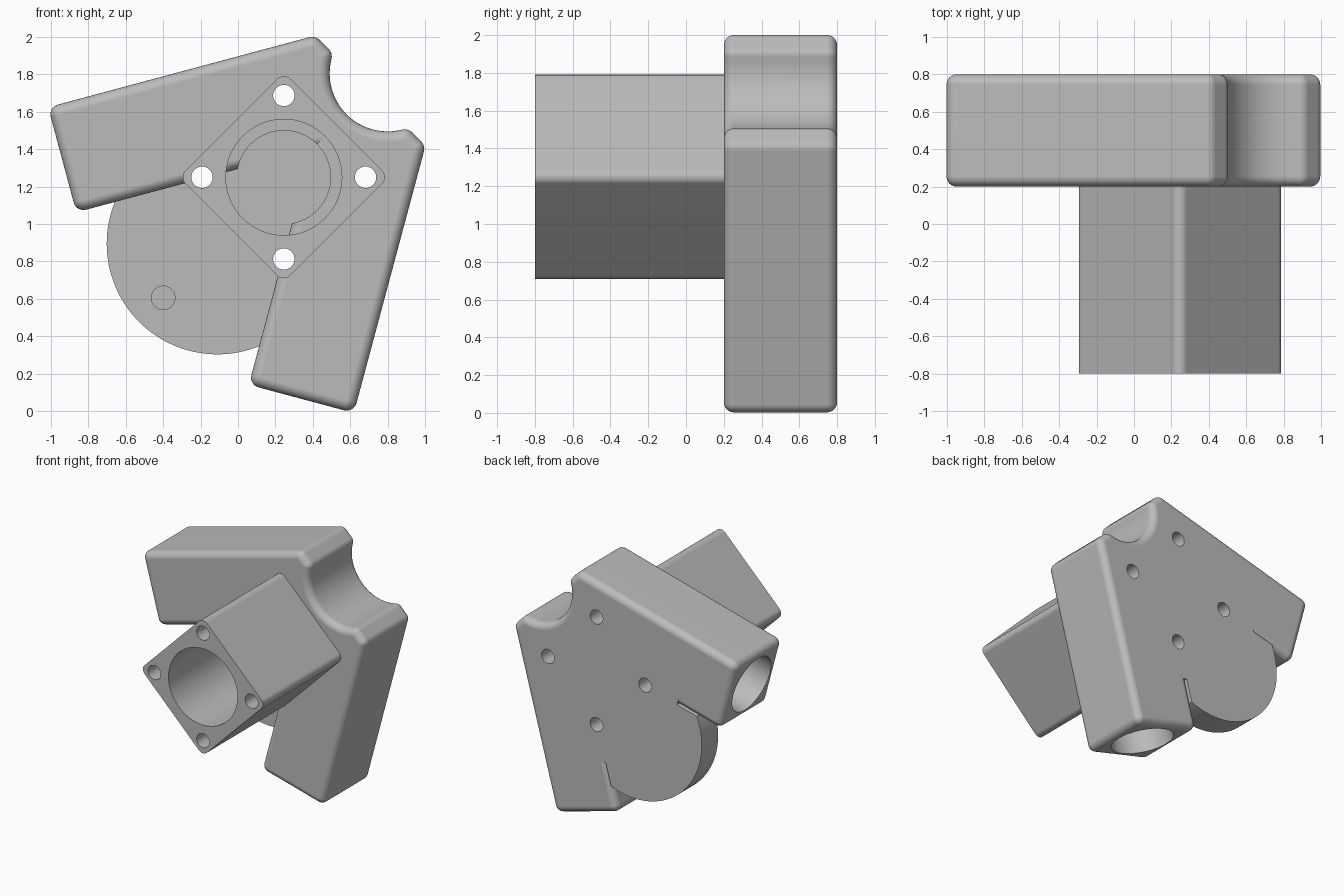
import bpy, bmesh, math
from mathutils import Vector, Matrix

if "Cube" in bpy.data.objects:
    bpy.data.objects.remove(bpy.data.objects["Cube"])

AX = 1.005                      # mirror line of the bracket: z = x + AX
R = 0.055                       # edge rounding
U = Vector((math.cos(math.radians(15)), math.sin(math.radians(15))))
N = Vector((-U.y, U.x))
TOP, BOT, END = 1.832, 1.25, -0.56   # upper arm limits across and along
Y0, Y1 = 0.2, 0.8
CEN = Vector((0.245, 1.25))     # post axis

grey = bpy.data.materials.new("grey")
grey.diffuse_color = (0.5, 0.5, 0.5, 1)
grey.use_nodes = True
grey.node_tree.nodes["Principled BSDF"].inputs["Base Color"].default_value = grey.diffuse_color


def un(u, n):
    return U * u + N * n


def polar(deg):
    return Vector((math.cos(math.radians(deg)), math.sin(math.radians(deg))))


def flip(p):
    return Vector((p.y - AX, p.x + AX))


def sweep(c, a, b, steps=8):
    return [(c, polar(a + (b - a) * i / steps)) for i in range(steps + 1)]


def apex(n):
    # point on the mirror line at distance n across the upper arm
    x = (n - N.y * AX) / (N.x + N.y)
    return Vector((x, x + AX))


def loft(name, layers):
    """Solid through equal-length (y, points) outlines."""
    bm = bmesh.new()
    rings = [[bm.verts.new((p.x, y, p.y)) for p in pts] for y, pts in layers]
    bm.faces.new(rings[0])
    bm.faces.new(rings[-1])
    for a, b in zip(rings, rings[1:]):
        for i in range(len(a)):
            j = (i + 1) % len(a)
            bm.faces.new((a[i], a[j], b[j], b[i]))
    bmesh.ops.recalc_face_normals(bm, faces=bm.faces)
    me = bpy.data.meshes.new(name)
    bm.to_mesh(me)
    bm.free()
    ob = bpy.data.objects.new(name, me)
    bpy.context.collection.objects.link(ob)
    me.materials.append(grey)
    return ob


def drill(a, b, r):
    """Cylinder cutter from a to b."""
    a, b = Vector(a), Vector(b)
    d = b - a
    bm = bmesh.new()
    m = Matrix.Translation((a + b) / 2) @ d.to_track_quat('Z', 'Y').to_matrix().to_4x4()
    bmesh.ops.create_cone(bm, cap_ends=True, segments=64, radius1=r, radius2=r,
                          depth=d.length, matrix=m)
    me = bpy.data.meshes.new("cutter")
    bm.to_mesh(me)
    bm.free()
    ob = bpy.data.objects.new("cutter", me)
    ob.hide_render = True
    me.materials.append(grey)
    bpy.context.collection.objects.link(ob)
    return ob


def combine(ob, other, op):
    m = ob.modifiers.new("bool", 'BOOLEAN')
    m.operation, m.solver, m.object = op, 'EXACT', other
    bpy.context.view_layer.objects.active = ob
    bpy.ops.object.modifier_apply(modifier=m.name)
    bpy.data.objects.remove(other)


def finish(ob):
    bpy.ops.object.select_all(action='DESELECT')
    ob.select_set(True)
    bpy.context.view_layer.objects.active = ob
    bpy.ops.object.shade_smooth_by_angle(angle=math.radians(30))
    w = ob.modifiers.new("weighted", 'WEIGHTED_NORMAL')
    w.keep_sharp = True


# Bracket outline as (inset centre, outward direction) pairs, half then mirrored
C, RC, CHAMFER = Vector((0.8, 1.805)), 0.31 + R, 2.42 - math.sqrt(2) * R
d = (C.x + C.y - CHAMFER) / math.sqrt(2)
th = 225 - math.degrees(math.acos(d / RC))
half = [(C + polar(225 + (th - 225) * i / 12) * RC, -polar(225 + (th - 225) * i / 12))
        for i in range(12)]
half += sweep(C + polar(th) * RC, th - 180, 45)
x = (CHAMFER - (TOP - R) / N.y) / (1 + U.y / U.x)
half += sweep(Vector((x, CHAMFER - x)), 45, 105)
half += sweep(un(END + R, TOP - R), 105, 195)
half += sweep(un(END + R, BOT + R), 195, 285)
v = apex(BOT + R)
mirror = [(flip(c), Vector((n.y, n.x))) for c, n in reversed(half[1:])]
outline = half + [(v, (apex(BOT) - v) / R)] + mirror

layers = []
for y, s, angles in ((Y0 + R, -1, range(90, -1, -15)), (Y1 - R, 1, range(0, 91, 15))):
    for a in angles:
        t = math.radians(a)
        rho = max(R * math.cos(t), 0.0005)
        layers.append((y + s * R * math.sin(t), [c + n * rho for c, n in outline]))
bracket = loft("corner_bracket", layers)

# Rounded web plate between the arms, flush with the back
DC, DR, YP = Vector((-0.11, 0.895)), 0.592, 0.59
edge = BOT + 0.002
a0 = 15 + 180 - math.degrees(math.asin((edge - DC.dot(N)) / DR))
step = [un(-0.16, BOT + R + 0.01), un(-0.16, edge)]
arc = [DC + polar(a0 + (450 - 2 * a0) * i / 48) * DR for i in range(49)]
web = step + arc + [flip(p) for p in reversed(step)] + [apex(BOT + R + 0.01)]
combine(bracket, loft("web", [(YP, web), (Y1, web)]), 'UNION')

# Square post with rounded corners
h = 0.561 - 0.05 * math.sqrt(2)
post_pts = []
for k in range(4):
    post_pts += [c + n * 0.05 for c, n in
                 sweep(CEN + polar(90 * k) * h, 90 * k - 45, 90 * k + 45, 6)]
post = loft("square_post", [(-0.8, post_pts), (Y0, post_pts)])

# Central bore: wide in the post, narrower in the bracket
combine(post, drill((CEN.x, -0.9, CEN.y), (CEN.x, 0.3, CEN.y), 0.31), 'DIFFERENCE')
combine(bracket, drill((CEN.x, 0.1, CEN.y), (CEN.x, YP, CEN.y), 0.25), 'DIFFERENCE')

# Rod sockets in the arm ends
mid = (TOP + BOT) / 2
for f in (lambda p: p, flip):
    a, b = f(un(END - 0.1, mid)), f(un(END + 0.8, mid))
    combine(bracket, drill((a.x, 0.5, a.y), (b.x, 0.5, b.y), 0.235), 'DIFFERENCE')

# Four screw holes right through
for k in range(4):
    p = CEN + polar(90 * k) * 0.437
    for ob in (post, bracket):
        combine(ob, drill((p.x, -0.9, p.y), (p.x, 0.9, p.y), 0.057), 'DIFFERENCE')

# Blind hole in the web
combine(bracket, drill((-0.4, 0.5, 0.605), (-0.4, 0.7, 0.605), 0.063), 'DIFFERENCE')

for ob in (bracket, post):
    finish(ob)
